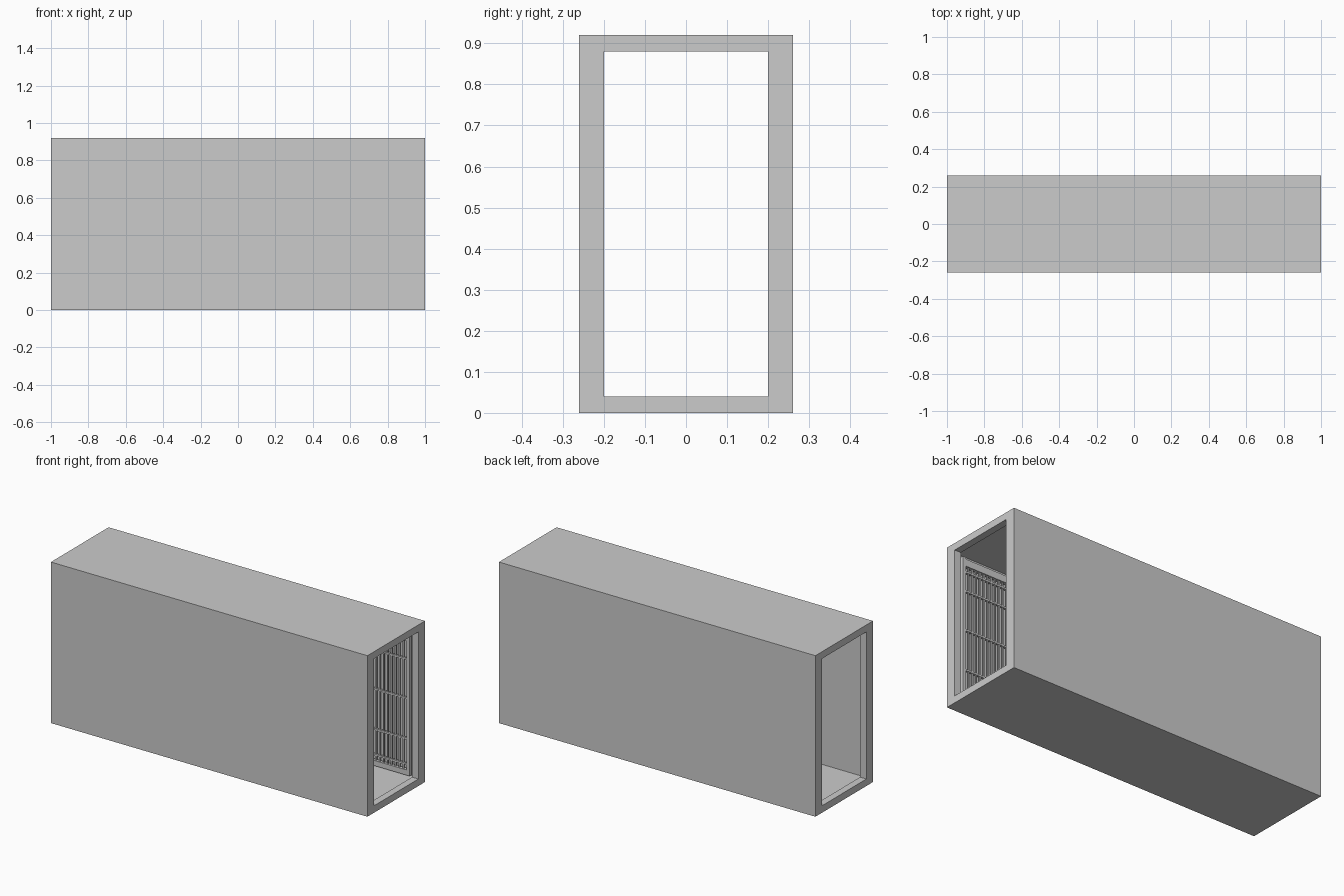
import bpy, bmesh

if "Cube" in bpy.data.objects:
    bpy.data.objects.remove(bpy.data.objects["Cube"])


def make(name, bm):
    bmesh.ops.recalc_face_normals(bm, faces=bm.faces)
    me = bpy.data.meshes.new(name)
    bm.to_mesh(me)
    bm.free()
    ob = bpy.data.objects.new(name, me)
    bpy.context.collection.objects.link(ob)
    return ob


def add_box(bm, x0, x1, y0, y1, z0, z1):
    r = bmesh.ops.create_cube(bm, size=1)["verts"]
    for v in r:
        v.co.x = (x0 + x1) / 2 + v.co.x * (x1 - x0)
        v.co.y = (y0 + y1) / 2 + v.co.y * (y1 - y0)
        v.co.z = (z0 + z1) / 2 + v.co.z * (z1 - z0)


# Corridor shell: closed loft of rectangles (x, half width, floor z, top z),
# outer skin, open ends with a thick portal, and a wider inside
OUT = (0.26, 0.0, 0.92)
PORTAL = (0.20, 0.04, 0.88)
ROOM = (0.25, 0.02, 0.90)
sections = [(-1, OUT), (1, OUT), (1, PORTAL), (0.96, PORTAL),
            (0.96, ROOM), (-0.96, ROOM), (-0.96, PORTAL), (-1, PORTAL)]
bm = bmesh.new()
loops = [[bm.verts.new((x, y, z)) for y, z in
          ((-w, z0), (w, z0), (w, z1), (-w, z1))]
         for x, (w, z0, z1) in sections]
for i, a in enumerate(loops):
    b = loops[(i + 1) % len(loops)]
    for j in range(4):
        k = (j + 1) % 4
        bm.faces.new((a[j], a[k], b[k], b[j]))
make("corridor_shell", bm)


# Barred gates set just inside both side walls
def gate(name, side):
    bm = bmesh.new()
    x0, x1, yc = 0.0, 0.93, 0.23 * side

    def part(xa, xb, t, za, zb):
        add_box(bm, xa, xb, yc - t, yc + t, za, zb)

    # frame
    for x in (x0, x1 - 0.02):
        part(x, x + 0.02, 0.010, 0.03, 0.88)
    part(x0 + 0.02, x1 - 0.02, 0.010, 0.03, 0.06)
    part(x0 + 0.02, x1 - 0.02, 0.010, 0.83, 0.87)
    # horizontal rails
    for z in (0.09, 0.236, 0.466, 0.69, 0.80):
        part(x0 + 0.02, x1 - 0.02, 0.006, z - 0.005, z + 0.005)
    # upright bars
    n = 36
    for i in range(1, n):
        x = x0 + 0.02 + (x1 - x0 - 0.04) * i / n
        part(x - 0.004, x + 0.004, 0.004, 0.06, 0.83)
    return make(name, bm)


gate("front_bars", -1)
gate("back_bars", 1)
